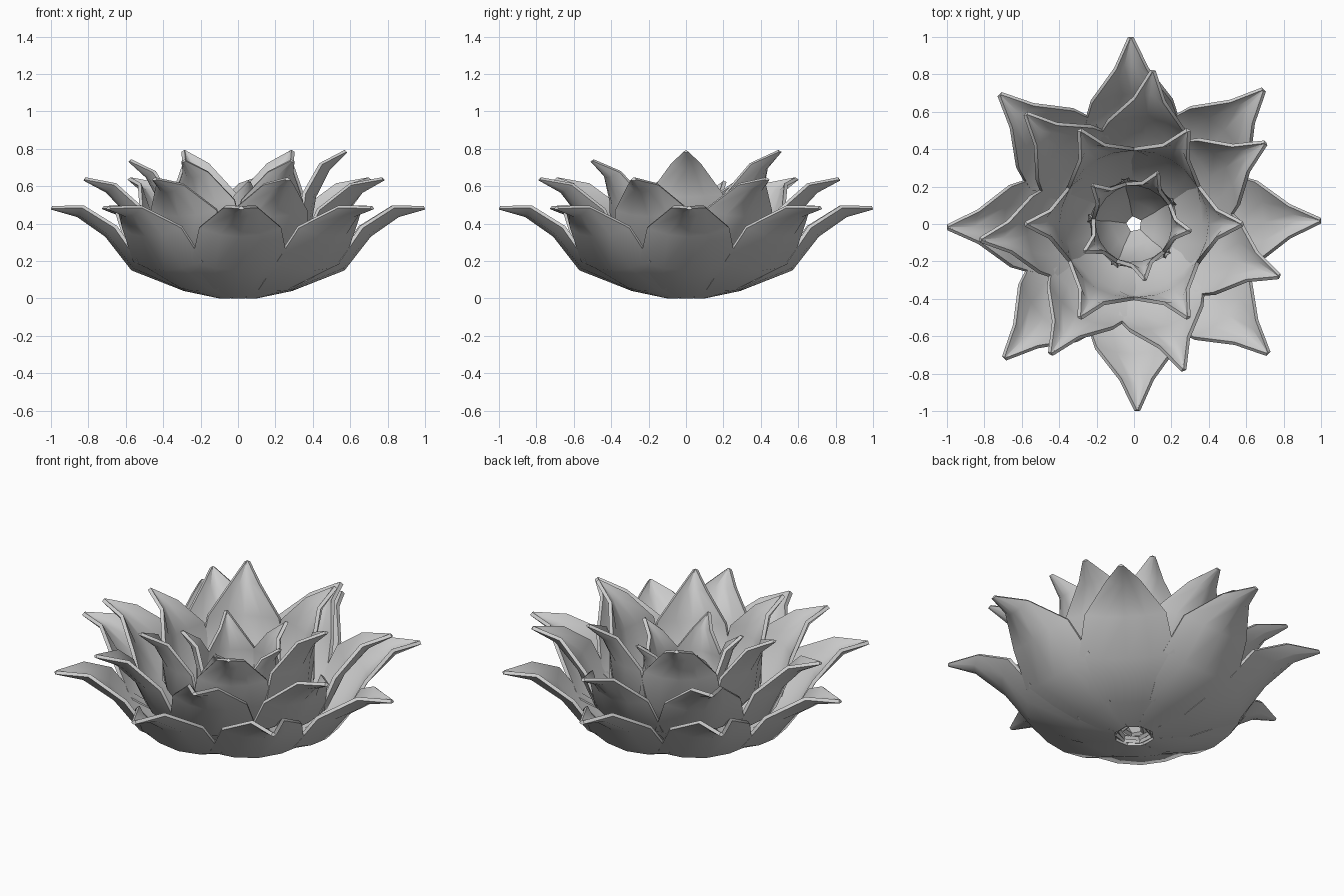
import bpy, bmesh
from math import sin, cos, atan2, hypot, radians, tau

if "Cube" in bpy.data.objects:
    bpy.data.objects.remove(bpy.data.objects["Cube"])

# One petal: distance out from base, height, half width, inward cupping of the edge
SECTIONS = [
    (0.00, 0.00, 0.056, 0.002),
    (0.19, 0.04, 0.135, 0.010),
    (0.47, 0.15, 0.258, 0.055),
    (0.61, 0.33, 0.220, 0.065),
    (0.76, 0.435, 0.092, 0.055),
    (0.90, 0.475, 0.016, 0.006),
]
COLS = (-1, -0.5, 0, 0.5, 1)


def petal(bm, base, tip, azimuth):
    """Add one cupped petal, tilted and scaled so it runs from base to tip (r, z)."""
    lr, lz = SECTIONS[-1][:2]
    dr, dz = tip[0] - base[0], tip[1] - base[1]
    scale = hypot(dr, dz) / hypot(lr, lz)
    tilt = atan2(dz, dr) - atan2(lz, lr)
    rows = []
    for i, (r, z, w, cup) in enumerate(SECTIONS):
        a = SECTIONS[max(i - 1, 0)]
        b = SECTIONS[min(i + 1, len(SECTIONS) - 1)]
        slope = atan2(b[1] - a[1], b[0] - a[0])
        row = []
        for t in COLS:
            pr = r - sin(slope) * cup * t * t
            pz = z + cos(slope) * cup * t * t
            x = base[0] + scale * (pr * cos(tilt) - pz * sin(tilt))
            h = base[1] + scale * (pr * sin(tilt) + pz * cos(tilt))
            y = scale * w * t
            row.append(bm.verts.new((x * cos(azimuth) - y * sin(azimuth),
                                     x * sin(azimuth) + y * cos(azimuth), h)))
        rows.append(row)
    # outside faces point down and outward
    for lo, hi in zip(rows, rows[1:]):
        for j in range(len(COLS) - 1):
            bm.faces.new((lo[j], lo[j + 1], hi[j + 1], hi[j]))


def petal_ring(name, count, first, base, tip, drop=0):
    """Ring of petals; drop lowers the tips in the half facing front and left."""
    bm = bmesh.new()
    for k in range(count):
        low = drop if k >= count // 2 else 0
        petal(bm, base, (tip[0], tip[1] - low), radians(first) + tau * k / count)
    bm.normal_update()
    mesh = bpy.data.meshes.new(name)
    bm.to_mesh(mesh)
    bm.free()
    ob = bpy.data.objects.new(name, mesh)
    bpy.context.collection.objects.link(ob)
    # thickness grows inward
    sol = ob.modifiers.new("thickness", 'SOLIDIFY')
    sol.thickness = 0.02
    sol.offset = -1
    bpy.ops.object.select_all(action='DESELECT')
    ob.select_set(True)
    bpy.context.view_layer.objects.active = ob
    bpy.ops.object.modifier_apply(modifier=sol.name)
    bpy.ops.object.shade_smooth_by_angle(angle=radians(35))


# Four nested rings, outermost first
petal_ring("outer_petals", 8, 1, (0.10, 0.0), (1.0, 0.475))
petal_ring("second_petals", 7, 31.6, (0.09, 0.01), (0.83, 0.63))
petal_ring("third_petals", 6, 0, (0.075, 0.02), (0.585, 0.78), drop=0.05)
petal_ring("inner_petals", 5, -7, (0.05, 0.03), (0.31, 0.62))
